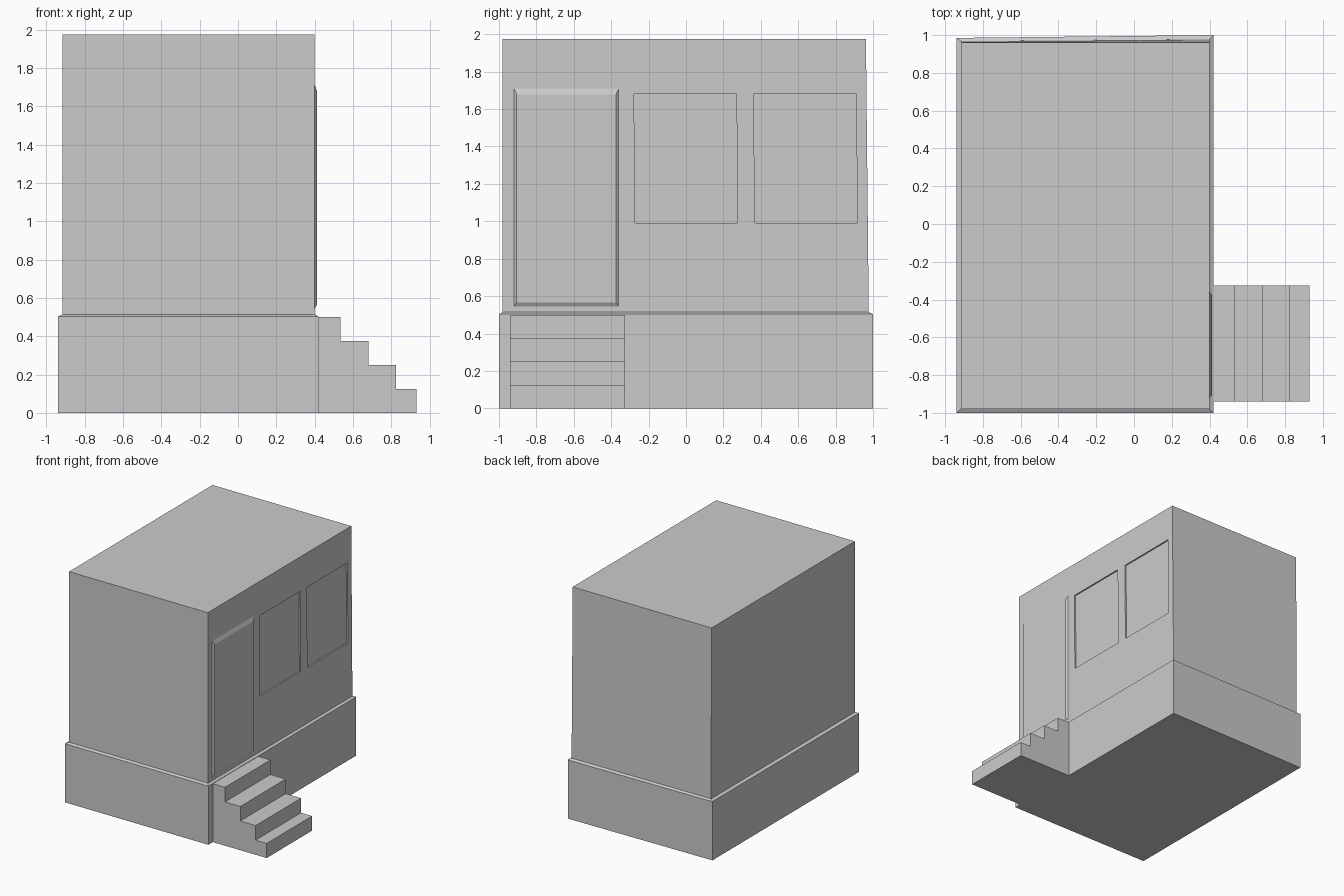
import bpy, bmesh

if "Cube" in bpy.data.objects:
    bpy.data.objects.remove(bpy.data.objects["Cube"])


def loft(name, rings, cap_start=True):
    """Skin a stack of matching point loops and cap the ends."""
    bm = bmesh.new()
    loops = [[bm.verts.new(p) for p in ring] for ring in rings]
    n = len(loops[0])
    for a, b in zip(loops, loops[1:]):
        for i in range(n):
            j = (i + 1) % n
            bm.faces.new((a[i], a[j], b[j], b[i]))
    if cap_start:
        bm.faces.new(loops[0][::-1])
    bm.faces.new(loops[-1])
    bmesh.ops.recalc_face_normals(bm, faces=bm.faces)
    mesh = bpy.data.meshes.new(name)
    bm.to_mesh(mesh)
    bm.free()
    obj = bpy.data.objects.new(name, mesh)
    bpy.context.collection.objects.link(obj)
    return obj


def plan(x0, x1, y0, back_left, back_right, z):
    return [(x0, y0, z), (x1, y0, z), (x1, back_right, z), (x0, back_left, z)]


def wall_rect(x, y0, y1, z0, z1, lean=0.0):
    return [(x, y0 + lean, z0), (x, y1 + lean, z0), (x, y1 - lean, z1), (x, y0 - lean, z1)]


# Plinth, sloped ledge and walls as one closed shell, back wall slightly out of true
building = loft("building", [
    plan(-0.94, 0.42, -1.0, 0.985, 1.0, 0.0),
    plan(-0.94, 0.42, -1.0, 0.985, 1.0, 0.503),
    plan(-0.915, 0.40, -0.98, 0.968, 0.977, 0.514),
    plan(-0.915, 0.40, -0.98, 0.962, 0.962, 1.975),
])

# Shallow window recesses
for i, y in enumerate((0.0, 0.64)):
    cutter = loft(f"window_cutter_{i + 1}", [
        wall_rect(x, y - 0.275, y + 0.273, 0.99, 1.68, 0.003) for x in (0.388, 0.45)])
    cutter.hide_render = True
    cutter.hide_viewport = True
    cut = building.modifiers.new(f"window_{i + 1}", 'BOOLEAN')
    cut.operation = 'DIFFERENCE'
    cut.solver = 'EXACT'
    cut.object = cutter

# Raised door with chamfered edges
loft("door", [
    wall_rect(0.40, -0.92, -0.36, 0.545, 1.71),
    wall_rect(0.413, -0.905, -0.375, 0.567, 1.677),
], cap_start=False)

# Stairs: stepped side profile extruded across the width
profile = [(0.42, 0.0)]
rise = 0.125
for k, x in enumerate((0.93, 0.825, 0.68, 0.535)):
    profile += [(x, k * rise), (x, (k + 1) * rise)]
profile.append((0.42, 4 * rise))
loft("stairs", [[(x, y, z) for x, z in profile] for y in (-0.94, -0.325)])
